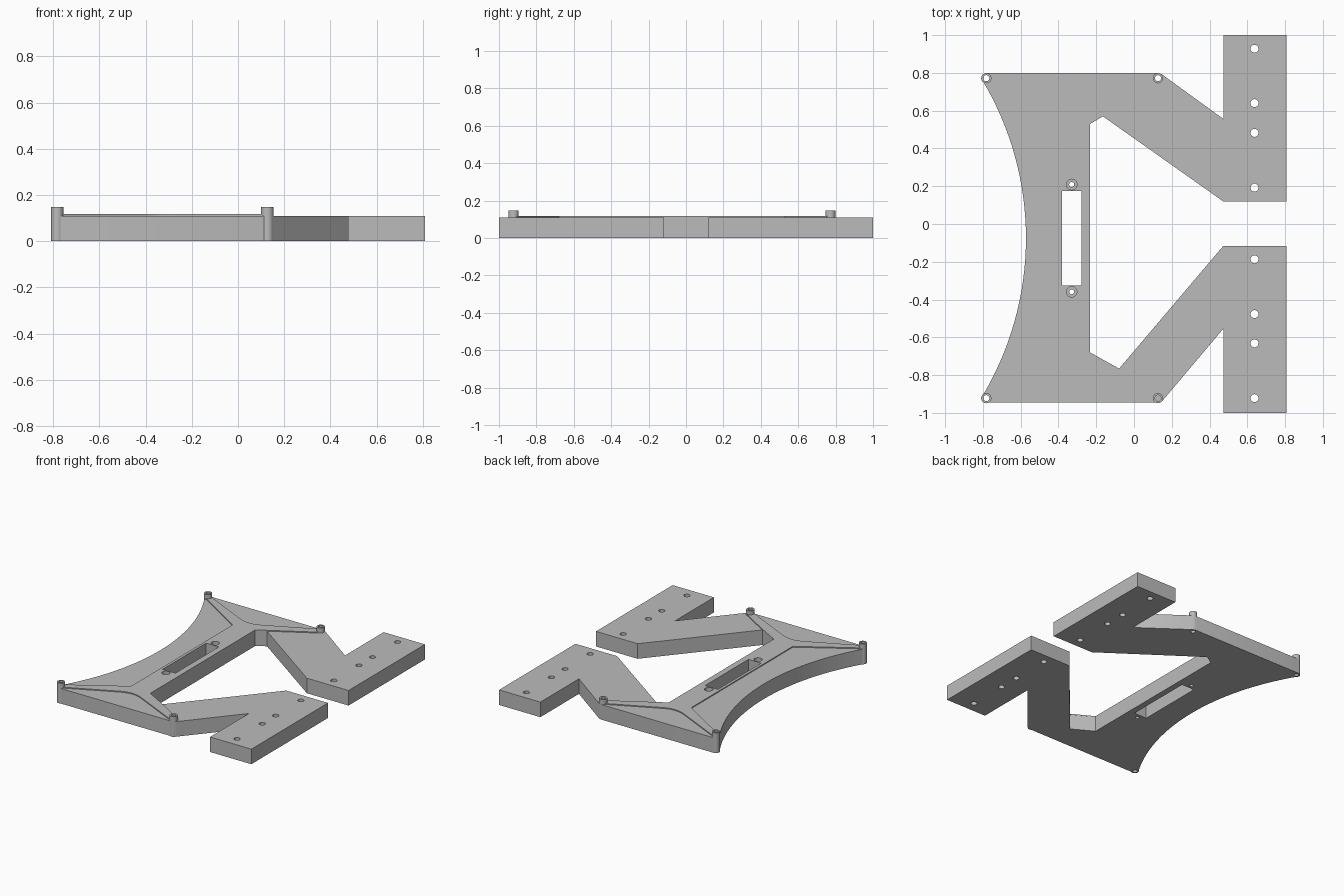
import bpy, bmesh, math
from mathutils import Vector

cube = bpy.data.objects.get("Cube")
if cube:
    bpy.data.objects.remove(cube)

grey = bpy.data.materials.new("grey plastic")
grey.use_nodes = True
colour = (0.5, 0.5, 0.5, 1)
grey.diffuse_color = colour
grey.node_tree.nodes["Principled BSDF"].inputs["Base Color"].default_value = colour

MID = -0.075          # mirror line of the plate in y
TOP = 0.11            # plate thickness
POSTS = [(x, MID + s * 0.847) for x in (-0.782, 0.127) for s in (1, -1)]


def add_prism(bm, points, z0, z1):
    """Extrude a flat outline from z0 to z1."""
    face = bm.faces.new([bm.verts.new((x, y, z0)) for x, y in points])
    new = bmesh.ops.extrude_face_region(bm, geom=[face])["geom"]
    verts = [v for v in new if isinstance(v, bmesh.types.BMVert)]
    bmesh.ops.translate(bm, vec=(0, 0, z1 - z0), verts=verts)


def circle(cx, cy, r, n=32):
    return [(cx + r * math.cos(math.tau * i / n), cy + r * math.sin(math.tau * i / n))
            for i in range(n)]


def make(name, prisms):
    bm = bmesh.new()
    for points, z0, z1 in prisms:
        add_prism(bm, points, z0, z1)
    bmesh.ops.recalc_face_normals(bm, faces=bm.faces)
    mesh = bpy.data.meshes.new(name)
    bm.to_mesh(mesh)
    bm.free()
    mesh.materials.append(grey)
    obj = bpy.data.objects.new(name, mesh)
    bpy.context.collection.objects.link(obj)
    return obj


# Plate outline: concave side arc, then the two arms
half, sag = 0.845, 0.236
radius = (half ** 2 + sag ** 2) / (2 * sag)
sweep = math.asin(half / radius)
arc = []
for i in range(33):
    a = sweep * (i / 16 - 1)
    arc.append((-0.572 - radius * (1 - math.cos(a)), MID + radius * math.sin(a)))
outline = arc + [
    (-0.782, 0.80), (0.127, 0.80), (0.145, 0.794), (0.475, 0.555), (0.475, 1.0),
    (0.808, 1.0), (0.808, 0.12), (0.472, 0.12), (-0.165, 0.57), (-0.232, 0.53),
    (-0.232, -0.68), (-0.08, -0.767), (0.472, -0.117), (0.808, -0.117),
    (0.808, -1.0), (0.475, -1.0), (0.475, -0.552), (0.15, -0.937),
    (0.127, -0.945), (-0.782, -0.945)]
plate = make("plate", [(outline, 0, TOP)])


# Raised rib: a spine forking to the four posts, with rounded crotches
def rib_half(side, crotch):
    a, b, c = Vector((-0.42, 0.695)), Vector((-0.33, 0.65)), Vector((-0.24, 0.695))
    bend = [a.lerp(b, t / 8).lerp(b.lerp(c, t / 8), t / 8) for t in range(9)]
    pts = [(-0.40, 0.585), (-0.795, 0.83), (-0.775, 0.865)]
    pts += [tuple(p) for p in bend]
    pts += [(0.115, 0.865), (0.147, 0.826), crotch, (-0.232, 0.605)]
    return [(x, MID + side * y) for x, y in pts]


rib_points = rib_half(1, (-0.165, 0.645)) + rib_half(-1, (-0.08, -0.69 * -1))[::-1]
rib = make("raised_rib", [(rib_points, TOP, 0.117)])

# Corner posts
posts = make("corner_posts", [(circle(x, y, 0.027), 0, 0.147) for x, y in POSTS])

# Cutters: slot, through holes, blind post hole and counterbores
holes = [([(-0.38, -0.325), (-0.277, -0.325), (-0.277, 0.175), (-0.38, 0.175)], -0.1, 0.3)]
for y in (0.928, 0.64, 0.482, 0.193, -0.187, -0.477, -0.632, -0.922):
    holes.append((circle(0.638, y, 0.021), -0.1, 0.3))
for i, (x, y) in enumerate(POSTS):
    holes.append((circle(x, y, 0.016), 0.03 if i == 3 else -0.1, 0.3))
screws = [(-0.33, MID + s * 0.284) for s in (1, -1)]
holes += [(circle(x, y, 0.013), -0.1, 0.3) for x, y in screws]
cutters = [make("hole_cutter", holes),
           make("counterbore_cutter", [(circle(x, y, 0.028), 0.085, 0.3) for x, y in screws])]

# Apply the cuts to every part, then shade
for obj in (plate, rib, posts):
    for cutter in cutters:
        cutter.hide_render = True
        mod = obj.modifiers.new("cut", "BOOLEAN")
        mod.operation = "DIFFERENCE"
        mod.solver = "EXACT"
        mod.object = cutter
    graph = bpy.context.evaluated_depsgraph_get()
    cut_mesh = bpy.data.meshes.new_from_object(obj.evaluated_get(graph))
    obj.modifiers.clear()
    obj.data = cut_mesh
    bpy.ops.object.select_all(action="DESELECT")
    obj.select_set(True)
    bpy.context.view_layer.objects.active = obj
    bpy.ops.object.shade_smooth_by_angle(angle=math.radians(30))
for cutter in cutters:
    bpy.data.objects.remove(cutter)
